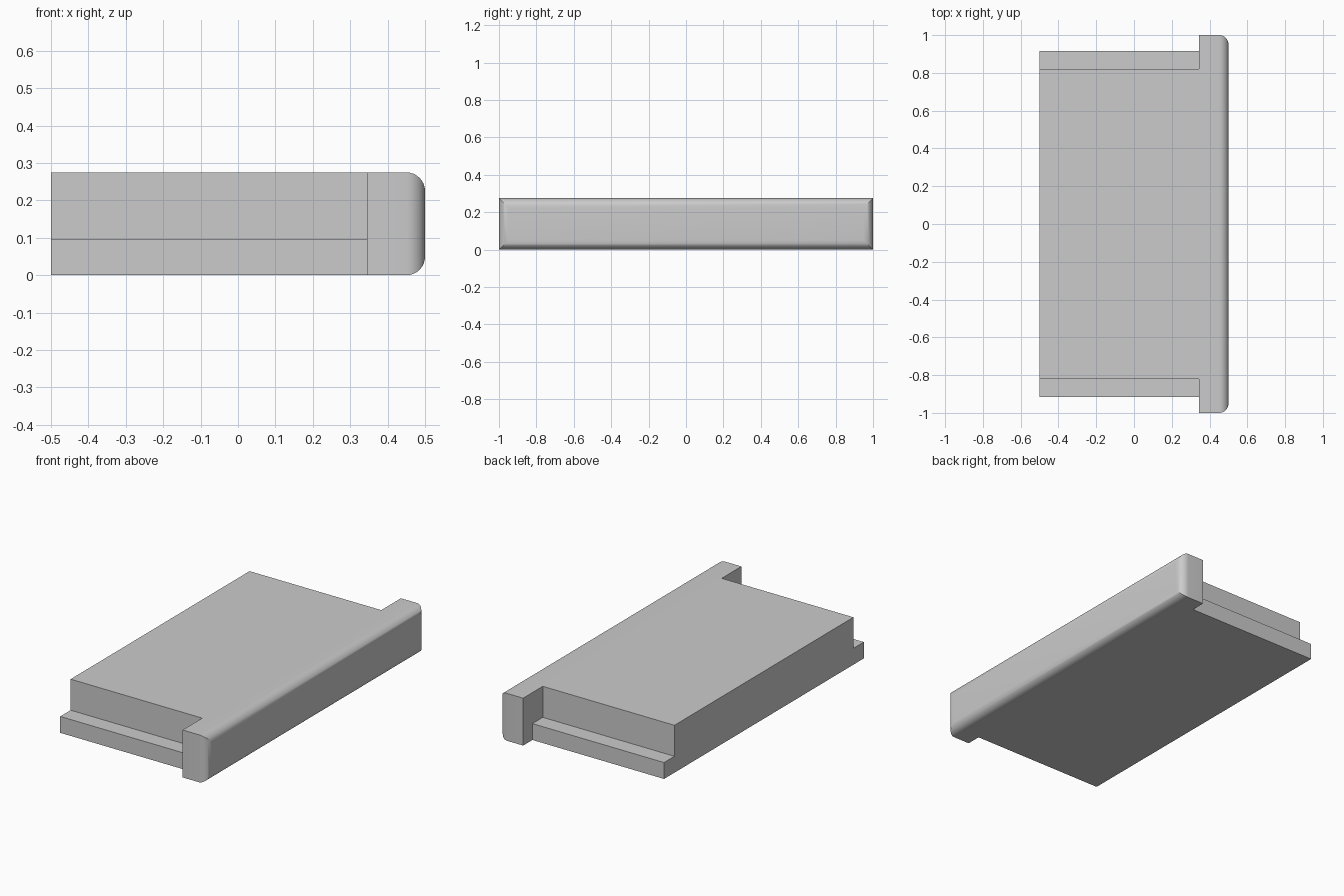
import bpy
import bmesh
import math

cube = bpy.data.objects.get("Cube")
if cube:
    bpy.data.objects.remove(cube, do_unlink=True)

BACK, LIP, FRONT = -0.5, 0.345, 0.5
HEIGHT, STEP = 0.275, 0.095
RADIUS = 0.05

grey = bpy.data.materials.new("plain grey")
grey.use_nodes = True
colour = (0.6, 0.6, 0.6, 1)
grey.diffuse_color = colour
grey.node_tree.nodes["Principled BSDF"].inputs["Base Color"].default_value = colour


def extrude_profile(name, profile, x0, x1):
    """Extrude a closed (y, z) profile along x."""
    bm = bmesh.new()
    face = bm.faces.new([bm.verts.new((x0, y, z)) for y, z in profile])
    new = bmesh.ops.extrude_face_region(bm, geom=[face])["geom"]
    verts = [g for g in new if isinstance(g, bmesh.types.BMVert)]
    bmesh.ops.translate(bm, verts=verts, vec=(x1 - x0, 0, 0))
    bmesh.ops.recalc_face_normals(bm, faces=bm.faces)
    mesh = bpy.data.meshes.new(name)
    bm.to_mesh(mesh)
    bm.free()
    mesh.materials.append(grey)
    obj = bpy.data.objects.new(name, mesh)
    bpy.context.collection.objects.link(obj)
    return obj


# Stepped slab with a low ledge along both ends
half = [(0.915, 0), (0.915, STEP), (0.82, STEP), (0.82, HEIGHT)]
slab = extrude_profile("stepped_slab", half + [(-y, z) for y, z in reversed(half)],
                       BACK, LIP)

# Wide edge bar, rounded around its outer face
bar = extrude_profile("rounded_edge_bar",
                      [(1, 0), (1, HEIGHT), (-1, HEIGHT), (-1, 0)], LIP, FRONT)
bm = bmesh.new()
bm.from_mesh(bar.data)
outer = [e for e in bm.edges if all(v.co.x > FRONT - 0.001 for v in e.verts)]
bmesh.ops.bevel(bm, geom=outer, offset=RADIUS, segments=8, profile=0.5,
                affect='EDGES')
bm.to_mesh(bar.data)
bm.free()

# Smooth rounding with crisp corners
bpy.ops.object.select_all(action='DESELECT')
bar.select_set(True)
bpy.context.view_layer.objects.active = bar
bpy.ops.object.shade_smooth_by_angle(angle=math.radians(30))
